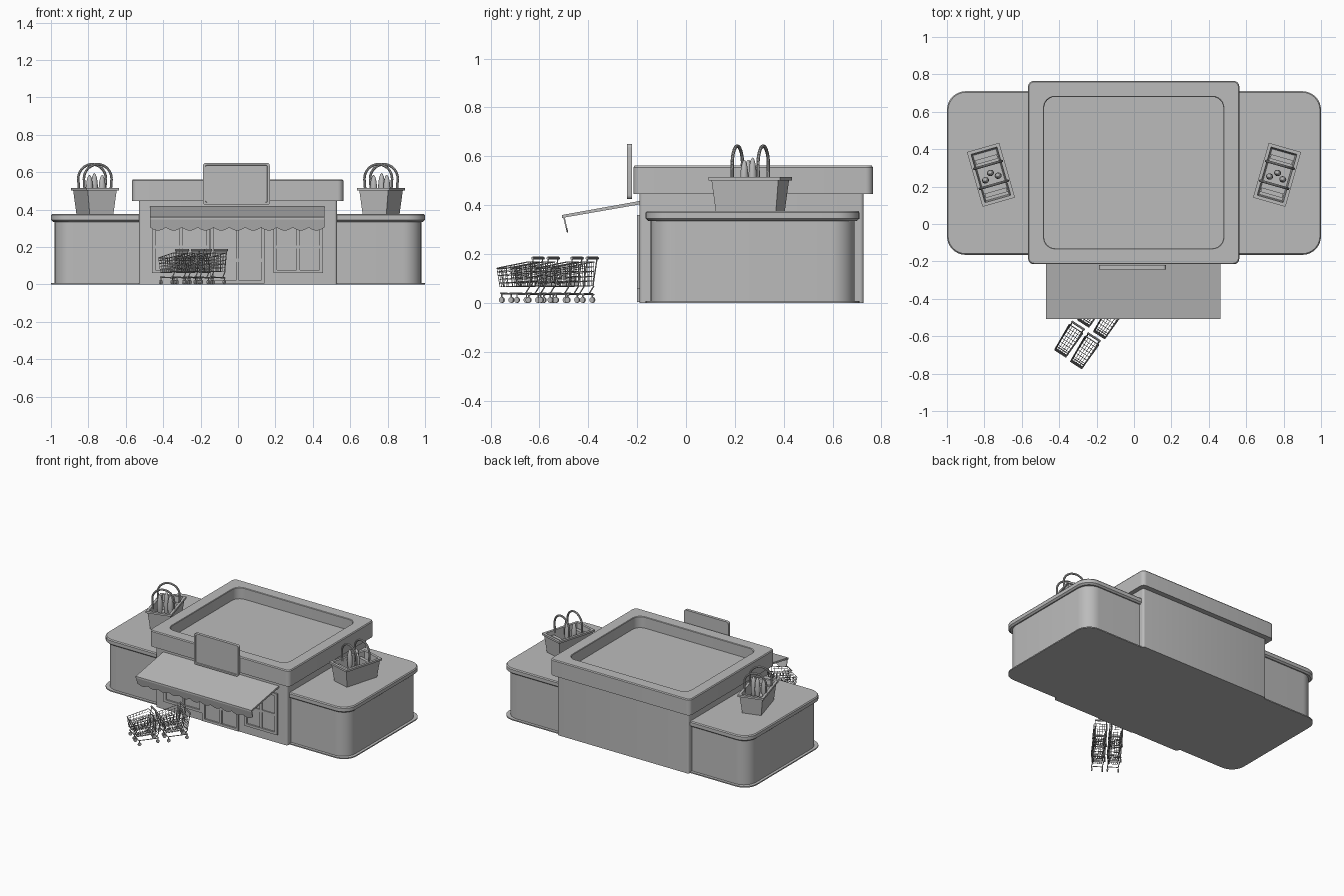
import bpy, bmesh, math
from mathutils import Vector, Matrix

cube = bpy.data.objects.get("Cube")
if cube:
    bpy.data.objects.remove(cube, do_unlink=True)

grey = bpy.data.materials.new("plain_grey")
grey.use_nodes = True
GREY = (0.5, 0.5, 0.5, 1)
grey.diffuse_color = GREY
grey.node_tree.nodes["Principled BSDF"].inputs["Base Color"].default_value = GREY


def finish(bm, name, smooth=True):
    bmesh.ops.recalc_face_normals(bm, faces=bm.faces)
    me = bpy.data.meshes.new(name)
    bm.to_mesh(me)
    bm.free()
    me.materials.append(grey)
    ob = bpy.data.objects.new(name, me)
    bpy.context.collection.objects.link(ob)
    if smooth:
        bpy.ops.object.select_all(action="DESELECT")
        ob.select_set(True)
        bpy.context.view_layer.objects.active = ob
        bpy.ops.object.shade_smooth_by_angle(angle=math.radians(35))
    return ob


def rounded(x0, x1, y0, y1, r, seg):
    """Points of a rectangle with rounded corners."""
    if seg == 0:
        return [(x1, y1), (x0, y1), (x0, y0), (x1, y0)]
    corners = [(x1 - r, y1 - r), (x0 + r, y1 - r), (x0 + r, y0 + r), (x1 - r, y0 + r)]
    pts = []
    for i, (cx, cy) in enumerate(corners):
        for k in range(seg + 1):
            a = math.pi / 2 * (i + k / seg)
            pts.append((cx + r * math.cos(a), cy + r * math.sin(a)))
    return pts


def loft(bm, rect, rings, seg=8):
    """Skin rings of (inset, z, corner radius) around a rectangle, capped."""
    x0, x1, y0, y1 = rect
    loops = []
    for d, z, r in rings:
        pts = rounded(x0 + d, x1 - d, y0 + d, y1 - d, r, seg)
        loops.append([bm.verts.new((x, y, z)) for x, y in pts])
    for a, b in zip(loops, loops[1:]):
        for i in range(len(a)):
            j = (i + 1) % len(a)
            bm.faces.new((a[i], a[j], b[j], b[i]))
    bm.faces.new(loops[0][::-1])
    bm.faces.new(loops[-1])


def lofted(name, rect, rings, seg=8):
    bm = bmesh.new()
    loft(bm, rect, rings, seg)
    return finish(bm, name)


def box(bm, x0, x1, y0, y1, z0, z1):
    loft(bm, (x0, x1, y0, y1), [(0, z0, 0), (0, z1, 0)], 0)


def rod(bm, p, q, r, sides=4):
    """A straight bar between two points."""
    p, q = Vector(p), Vector(q)
    d = q - p
    m = Matrix.Translation((p + q) / 2) @ d.to_track_quat("Z", "Y").to_matrix().to_4x4()
    bmesh.ops.create_cone(bm, cap_ends=True, segments=sides, radius1=r, radius2=r,
                          depth=d.length, matrix=m)


# Building: plinth, side wings and their roof slab
WING = (-1, 1, -0.165, 0.71)
lofted("plinth", WING, [(0, 0, 0.1), (0, 0.008, 0.1)])
lofted("wing_walls", WING, [(0.02, 0.008, 0.1), (0.02, 0.34, 0.1)])
lofted("wing_roof", WING, [(0.012, 0.335, 0.09), (0, 0.345, 0.1),
                           (0, 0.37, 0.1), (0.006, 0.377, 0.095)])

# Central hall and its parapet with a sunken roof
lofted("hall_walls", (-0.53, 0.53, -0.19, 0.727), [(0, 0, 0.015), (0, 0.45, 0.015)], 4)
lofted("hall_parapet", (-0.566, 0.563, -0.215, 0.765),
       [(0, 0.445, 0.03), (0, 0.555, 0.03), (0.005, 0.562, 0.028),
        (0.082, 0.562, 0.06), (0.085, 0.558, 0.06), (0.085, 0.48, 0.06)], 6)

# Sign board with a raised border, modelled flat and stood upright
bm = bmesh.new()
loft(bm, (-0.187, 0.17, 0.425, 0.65),
     [(0, 0, 0.015), (0, 0.022, 0.015), (0.012, 0.022, 0.01), (0.014, 0.017, 0.01)], 5)
bmesh.ops.transform(bm, verts=bm.verts, matrix=Matrix(
    ((1, 0, 0, 0), (0, 0, -1, -0.22), (0, 1, 0, 0), (0, 0, 0, 1))))
finish(bm, "sign_board")


# Shop front: framed windows and doors
def framed(name, x0, x1, z0, z1, columns, bars, w=0.018):
    bm = bmesh.new()
    y0, y1 = -0.201, -0.185
    box(bm, x0, x0 + w, y0, y1, z0, z1)
    box(bm, x1 - w, x1, y0, y1, z0, z1)
    box(bm, x0 + w, x1 - w, y0, y1, z0, z0 + w)
    box(bm, x0 + w, x1 - w, y0, y1, z1 - w, z1)
    for i in range(1, columns):
        x = x0 + (x1 - x0) * i / columns
        box(bm, x - w / 2, x + w / 2, y0 + 0.002, y1, z0 + w, z1 - w)
    for z in bars:
        box(bm, x0 + w, x1 - w, y0 + 0.004, y1, z - w / 2, z + w / 2)
    return finish(bm, name, False)


framed("left_window", -0.46, -0.15, 0.06, 0.36, 2, [0.2])
framed("front_doors", -0.148, 0.142, 0.004, 0.36, 2, [0.13])
framed("right_window", 0.19, 0.455, 0.06, 0.36, 2, [0.2])

# Awning with a scalloped valance
AX0, AX1 = -0.47, 0.462
bm = bmesh.new()
profile = [(-0.185, 0.418), (-0.507, 0.360), (-0.507, 0.348), (-0.185, 0.404)]
ends = [[bm.verts.new((x, y, z)) for y, z in profile] for x in (AX0, AX1)]
for i in range(4):
    j = (i + 1) % 4
    bm.faces.new((ends[0][i], ends[0][j], ends[1][j], ends[1][i]))
for e in ends:
    bm.faces.new(e)
finish(bm, "awning", False)

bm = bmesh.new()
SCALLOPS, STEPS = 11, 8
prev = None
for k in range(SCALLOPS * STEPS + 1):
    x = AX0 + (AX1 - AX0) * k / (SCALLOPS * STEPS)
    drop = 0.052 + 0.016 * abs(math.sin(math.pi * k / STEPS))
    pair = (bm.verts.new((x, -0.504, 0.356)),
            bm.verts.new((x, -0.504 + drop * 0.24, 0.356 - drop)))
    if prev:
        bm.faces.new((prev[0], prev[1], pair[1], pair[0]))
    prev = pair
valance = finish(bm, "awning_valance", False)
valance.modifiers.new("thickness", "SOLIDIFY").thickness = 0.006


# Roof baskets: tapered tub, two hoop handles and goods inside
def make_basket(name, side):
    place = Matrix.Translation((0.765 * side, 0.263, 0.375)) @ Matrix.Rotation(
        math.radians(-16 * side), 4, "Z")
    bm = bmesh.new()
    loft(bm, (-0.09, 0.09, -0.152, 0.152),
         [(0.024, 0, 0), (0.010, 0.126, 0), (0, 0.126, 0), (0, 0.14, 0),
          (0.018, 0.14, 0), (0.026, 0.06, 0)], 0)
    finish(bm, name + "_tub", False).matrix_world = place

    bm = bmesh.new()
    for y in (-0.055, 0.055):
        n = 18
        arc = [(0.077 * math.cos(math.pi * i / n), y,
                0.19 + 0.077 * math.sin(math.pi * i / n)) for i in range(n + 1)]
        path = [(0.072, y, 0.12)] + arc + [(-0.072, y, 0.12)]
        for p, q in zip(path, path[1:]):
            rod(bm, p, q, 0.007, 8)
    finish(bm, name + "_handles").matrix_world = place

    bm = bmesh.new()
    for x, y, tall in ((-0.036, -0.02, 0.08), (0, 0.01, 0.09), (0.036, -0.015, 0.08)):
        bmesh.ops.create_uvsphere(bm, u_segments=14, v_segments=10, radius=1,
                                  matrix=Matrix.Translation((x, y, 0.13))
                                  @ Matrix.Diagonal((0.019, 0.017, tall, 1)))
    for y in (-0.1, 0.085):
        box(bm, -0.06, 0.06, y - 0.012, y + 0.012, 0.05, 0.115)
    finish(bm, name + "_goods").matrix_world = place


make_basket("left_basket", 1)
make_basket("right_basket", -1)


# Shopping cart, nose towards local +x
def make_cart():
    bm = bmesh.new()
    wire = 0.0014

    def point(u, v, w):
        """Basket corner blend: u to nose, v across, w up."""
        x = -0.065 + u * (0.145 + 0.012 * w)
        y = (v - 0.5) * (0.088 - 0.016 * u) * (0.88 + 0.12 * w)
        low, high = 0.07 - 0.004 * u, 0.168 - 0.026 * u
        return x, y, low + (high - low) * w

    for i in range(8):
        u = i / 7
        for v in (0, 1):
            rod(bm, point(u, v, 0), point(u, v, 1), wire)
        rod(bm, point(u, 0, 0), point(u, 1, 0), wire)
    for j in range(6):
        w = j / 5
        r = 0.0024 if j == 5 else wire
        for v in (0, 1):
            rod(bm, point(0, v, w), point(1, v, w), r)
        for u in (0, 1):
            rod(bm, point(u, 0, w), point(u, 1, w), r)
    for j in range(1, 5):
        v = j / 5
        rod(bm, point(0, v, 0), point(1, v, 0), wire)
        for u in (0, 1):
            rod(bm, point(u, v, 0), point(u, v, 1), wire)
    # Undercarriage, uprights, push handle and wheels
    for s in (-1, 1):
        y = 0.036 * s
        rod(bm, (-0.07, y, 0.034), (0.075, y, 0.04), 0.003, 6)
        rod(bm, (-0.045, y, 0.036), (-0.07, y, 0.07), 0.003, 6)
        rod(bm, (-0.065, y, 0.07), (-0.085, y, 0.183), 0.003, 6)
        for x in (-0.062, 0.068):
            rod(bm, (x, y, 0.036), (x, y, 0.012), 0.003, 6)
            rod(bm, (x, y - 0.004, 0.012), (x, y + 0.004, 0.012), 0.012, 12)
    for x in (-0.065, 0.07):
        rod(bm, (x, -0.036, 0.037), (x, 0.036, 0.037), 0.003, 6)
    rod(bm, (-0.085, -0.042, 0.183), (-0.085, 0.042, 0.183), 0.006, 8)
    return finish(bm, "shopping_cart")


first = make_cart()
carts = [first] + [first.copy() for _ in range(3)]
for ob in carts[1:]:
    bpy.context.collection.objects.link(ob)
spots = [(-0.345, -0.615), (-0.26, -0.677), (-0.222, -0.455), (-0.137, -0.517)]
for ob, (x, y) in zip(carts, spots):
    ob.matrix_world = Matrix.Translation((x, y, 0)) @ Matrix.Rotation(
        math.atan2(-0.84, -0.54), 4, "Z")
